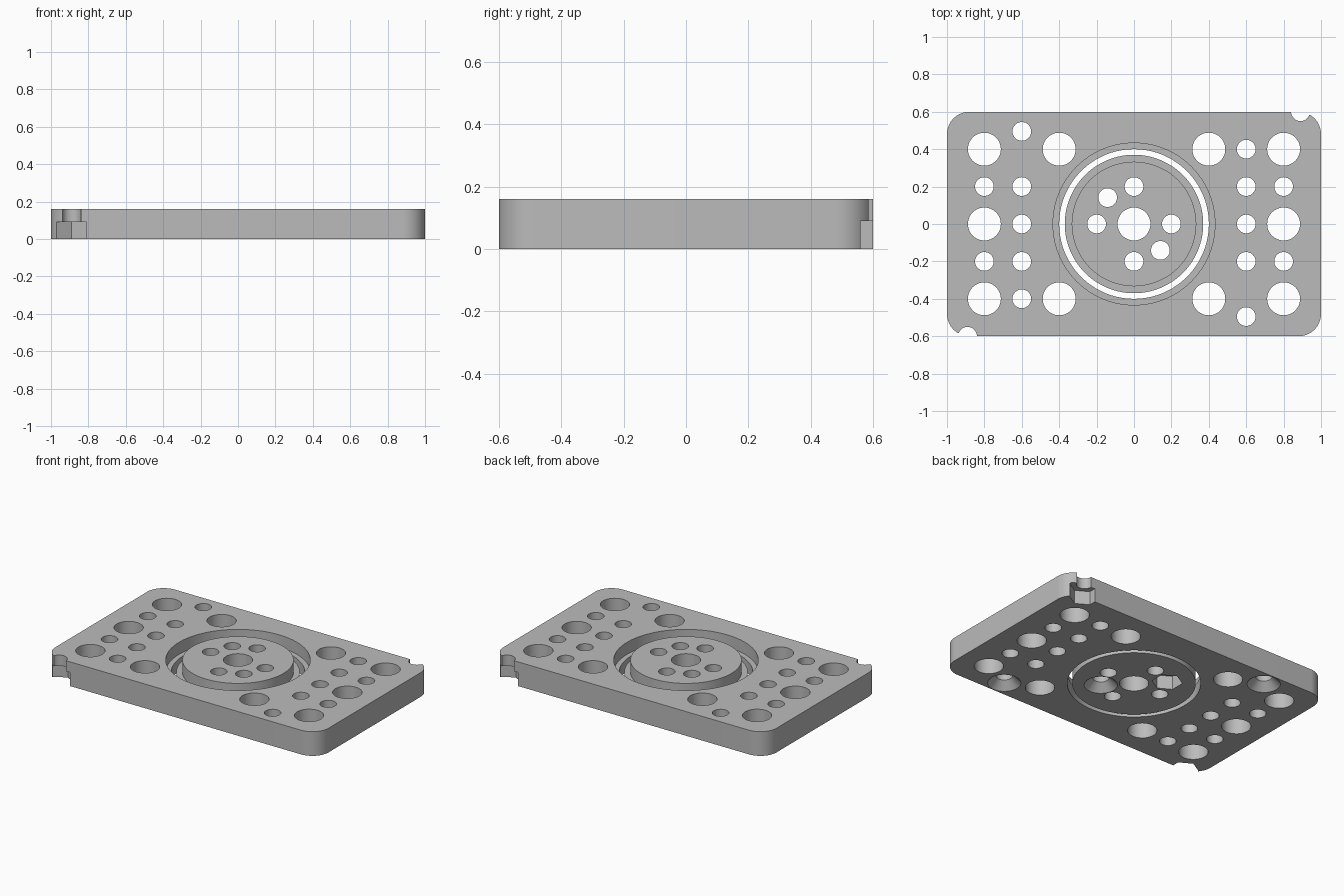
import bpy, bmesh, math

if "Cube" in bpy.data.objects:
    bpy.data.objects.remove(bpy.data.objects["Cube"])

HEIGHT, STEP = 0.16, 0.08
LARGE, SMALL = 0.088, 0.05
POCKET_DEPTH = 0.09
EPS = 0.02

grey = bpy.data.materials.new("plain grey")
grey.use_nodes = True
grey.diffuse_color = (0.5, 0.5, 0.5, 1)
grey.node_tree.nodes["Principled BSDF"].inputs["Base Color"].default_value = (0.5, 0.5, 0.5, 1)


def make_object(name, bm):
    bmesh.ops.recalc_face_normals(bm, faces=bm.faces)
    mesh = bpy.data.meshes.new(name)
    bm.to_mesh(mesh)
    bm.free()
    mesh.materials.append(grey)
    obj = bpy.data.objects.new(name, mesh)
    bpy.context.collection.objects.link(obj)
    return obj


def add_stack(bm, centre, rings, sides, turn=0.0):
    """Closed solid made of stacked (radius, z) polygons."""
    loops = []
    for radius, z in rings:
        angles = [turn + math.tau * i / sides for i in range(sides)]
        loops.append([bm.verts.new((centre[0] + radius * math.cos(a),
                                    centre[1] + radius * math.sin(a), z)) for a in angles])
    for low, high in zip(loops, loops[1:]):
        for i in range(sides):
            j = (i + 1) % sides
            bm.faces.new((low[i], low[j], high[j], high[i]))
    bm.faces.new(loops[0])
    bm.faces.new(loops[-1])


def cut(target, bm):
    cutter = make_object("cutter", bm)
    cutter.hide_render = True
    mod = target.modifiers.new("cut", 'BOOLEAN')
    mod.operation, mod.solver, mod.object = 'DIFFERENCE', 'EXACT', cutter
    bpy.ops.object.select_all(action='DESELECT')
    bpy.context.view_layer.objects.active = target
    target.select_set(True)
    bpy.ops.object.modifier_apply(modifier=mod.name)
    bpy.data.objects.remove(cutter)


def drill(target, large, small, countersunk, hexes):
    through = bmesh.new()
    for spots, radius in ((large, LARGE), (small + hexes, SMALL)):
        for spot in spots:
            add_stack(through, spot, [(radius, -EPS), (radius, HEIGHT + EPS)], 48)
    # Countersunk holes widen towards the underside
    for spot in countersunk:
        add_stack(through, spot, [(2 * SMALL + EPS, -EPS), (SMALL, SMALL),
                                  (SMALL, HEIGHT + EPS)], 48)
    cut(target, through)
    # Hexagonal nut pockets in the underside
    pockets = bmesh.new()
    for spot in hexes:
        add_stack(pockets, spot, [(0.0924, -EPS), (0.0924, POCKET_DEPTH)], 6, math.pi / 6)
    cut(target, pockets)


def finish(obj):
    bpy.ops.object.select_all(action='DESELECT')
    bpy.context.view_layer.objects.active = obj
    obj.select_set(True)
    bpy.ops.object.shade_smooth_by_angle(angle=math.radians(30))


# Outer plate with rounded vertical corners
bm = bmesh.new()
bmesh.ops.create_cube(bm, size=1)
for v in bm.verts:
    v.co = (v.co.x * 2, v.co.y * 1.2, (v.co.z + 0.5) * HEIGHT)
uprights = [e for e in bm.edges if abs(e.verts[0].co.z - e.verts[1].co.z) > 0.1]
bmesh.ops.bevel(bm, geom=uprights, offset=0.12, segments=16, profile=0.5, affect='EDGES')
plate = make_object("plate", bm)

# Stepped round opening
bm = bmesh.new()
add_stack(bm, (0, 0), [(0.4, -EPS), (0.4, STEP), (0.433, STEP), (0.433, HEIGHT + EPS)], 128)
cut(plate, bm)

# Hole pattern, repeated by a half turn
large, small, countersunk, notches = [], [], [], []
for s in (-1, 1):
    large += [(s * 0.8, y) for y in (-0.4, 0, 0.4)] + [(s * 0.4, y) for y in (-0.4, 0.4)]
    small += [(s * x, y) for x in (0.6, 0.8) for y in (-0.2, 0.2)]
    small += [(s * 0.6, 0), (s * 0.6, s * 0.4)]
    countersunk.append((s * 0.6, s * -0.495))
    notches.append((s * 0.89, s * 0.6))
drill(plate, large, small, countersunk, notches)
finish(plate)

# Loose centre disc with a wider lower flange
bm = bmesh.new()
add_stack(bm, (0, 0), [(0.37, 0), (0.37, STEP), (0.333, STEP), (0.333, HEIGHT)], 128)
disc = make_object("centre_disc", bm)
cross = [(0.2, 0), (-0.2, 0), (0, 0.2), (0, -0.2)]
drill(disc, [(0, 0)], cross, [(0.141, -0.141)], [(-0.141, 0.141)])
finish(disc)
